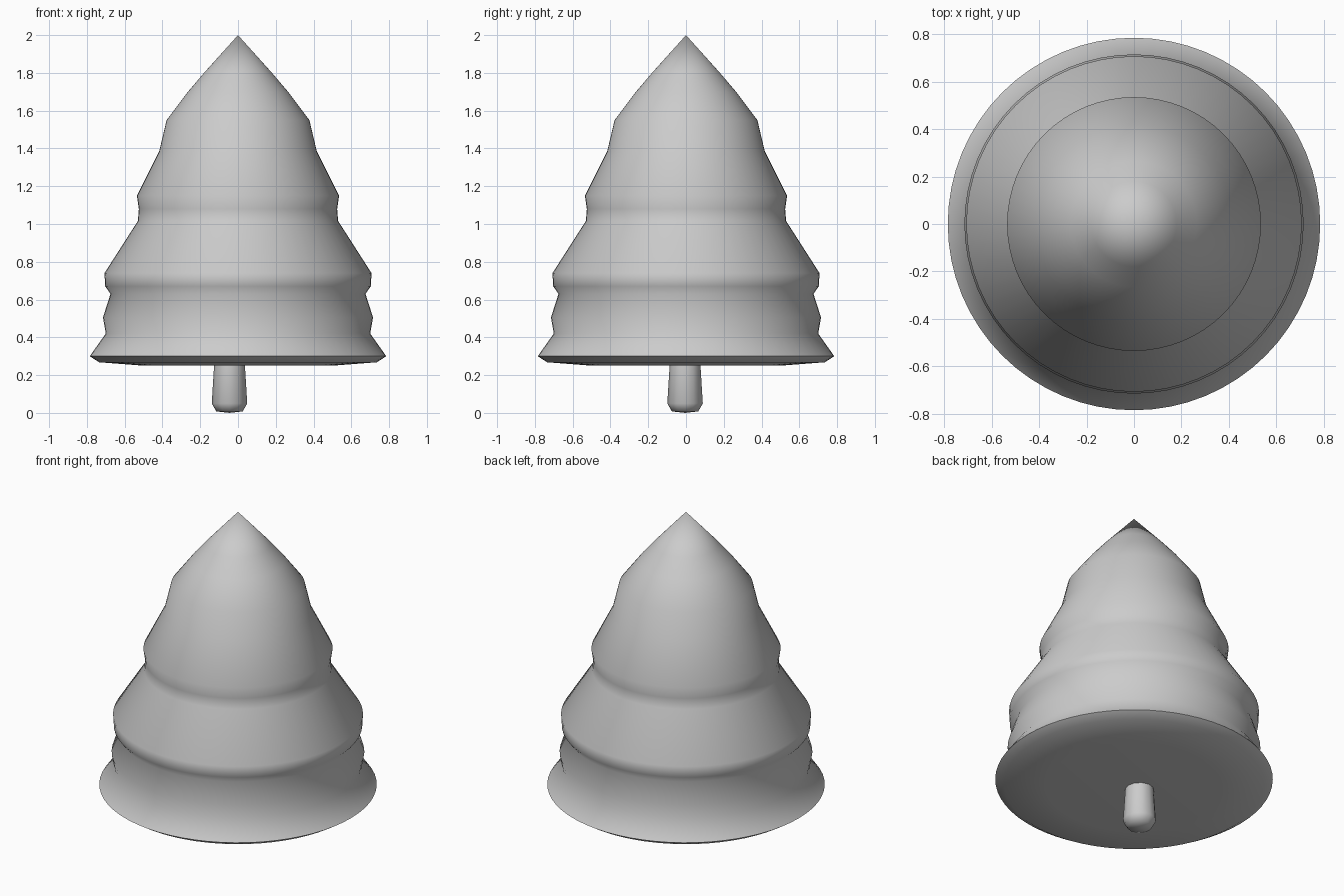
import bpy, bmesh
from math import cos, sin, tau

if "Cube" in bpy.data.objects:
    bpy.data.objects.remove(bpy.data.objects["Cube"])


def lathe(name, profile, sides, center=(0, 0), angle=1.2):
    """Revolve (radius, height) points; zero radius makes a pole."""
    bm = bmesh.new()
    rings = []
    for r, z in profile:
        n = 1 if r == 0 else sides
        rings.append([bm.verts.new((center[0] + r * cos(tau * i / sides),
                                    center[1] + r * sin(tau * i / sides), z))
                      for i in range(n)])
    for a, b in zip(rings, rings[1:]):
        for i in range(sides):
            j = (i + 1) % sides
            quad = [a[i % len(a)], a[j % len(a)], b[j % len(b)], b[i % len(b)]]
            bm.faces.new(list(dict.fromkeys(quad)))
    bmesh.ops.recalc_face_normals(bm, faces=bm.faces)
    mesh = bpy.data.meshes.new(name)
    bm.to_mesh(mesh)
    bm.free()
    obj = bpy.data.objects.new(name, mesh)
    bpy.context.collection.objects.link(obj)
    bpy.ops.object.select_all(action='DESELECT')
    obj.select_set(True)
    bpy.context.view_layer.objects.active = obj
    bpy.ops.object.shade_smooth_by_angle(angle=angle)
    return obj


# Tiered foliage, from the underside up to the tip
foliage = [(0, 0.25), (0.50, 0.25), (0.735, 0.268), (0.785, 0.30),
           (0.70, 0.42), (0.715, 0.505), (0.675, 0.63), (0.703, 0.67),
           (0.707, 0.74), (0.53, 1.016), (0.525, 1.08), (0.535, 1.15),
           (0.417, 1.385), (0.378, 1.55), (0.265, 1.70), (0.18, 1.80),
           (0, 2.0)]
lathe("foliage", foliage, 64)

# Short trunk with a rounded foot, slightly off centre
trunk = [(0, 0.0), (0.07, 0.008), (0.094, 0.05), (0.081, 0.26), (0, 0.26)]
lathe("trunk", trunk, 12, center=(-0.045, -0.005))
